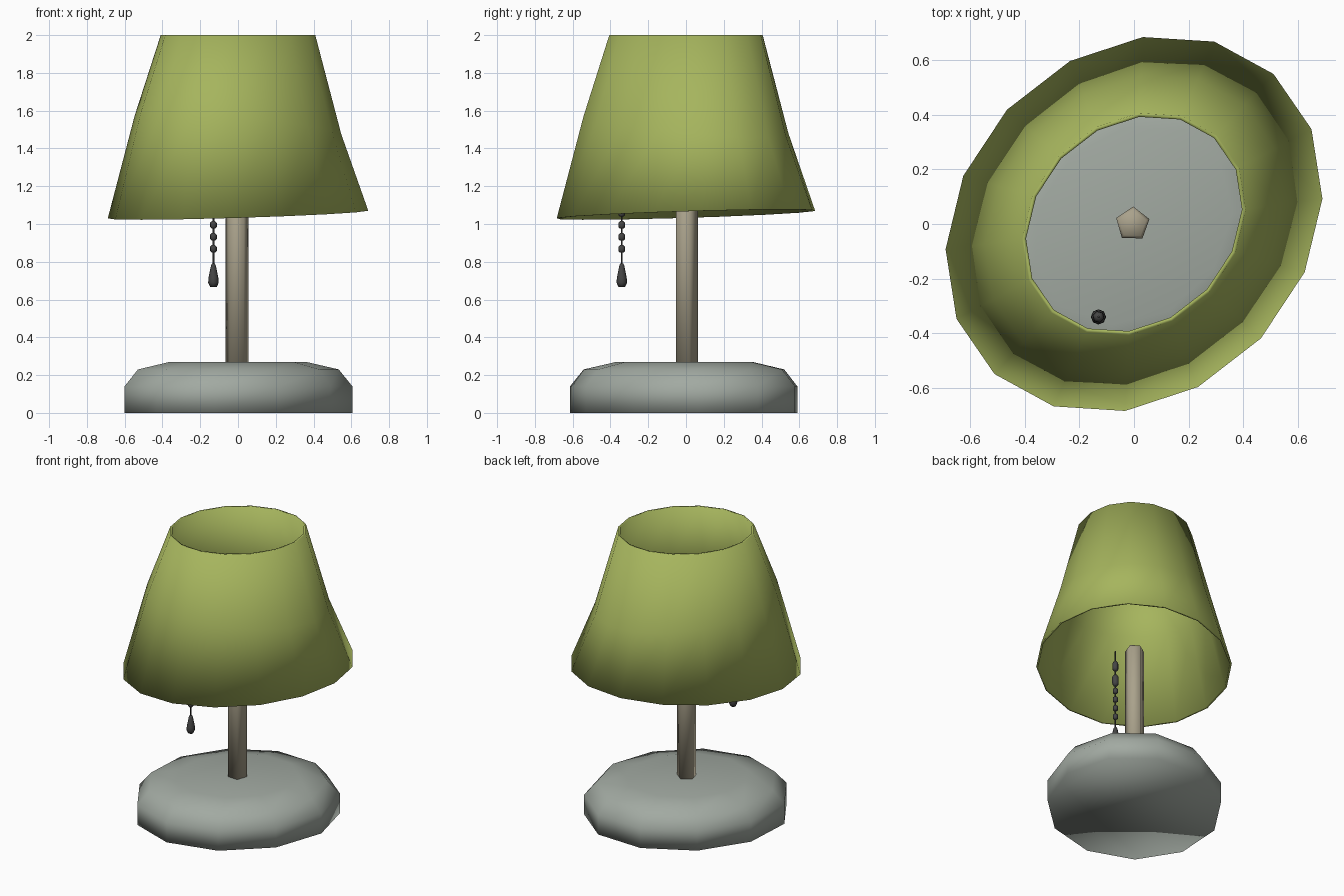
import bpy, bmesh
from math import sin, cos, pi, radians, sqrt

if "Cube" in bpy.data.objects:
    bpy.data.objects.remove(bpy.data.objects["Cube"])


def paint(ob, name, rgb):
    mat = bpy.data.materials.get(name) or bpy.data.materials.new(name)
    mat.diffuse_color = (*rgb, 1)
    mat.use_nodes = True
    mat.node_tree.nodes["Principled BSDF"].inputs["Base Color"].default_value = mat.diffuse_color
    ob.data.materials.append(mat)


def loft(name, sides, rings, phase, center=(0, 0), caps=True, closed=False):
    """Stack of ellipses stretched along the x=y diagonal.
    Each ring is (z, long radius, short radius, tilt along the diagonal)."""
    bm = bmesh.new()
    loops = []
    for z, a, b, tilt in rings:
        loop = []
        for i in range(sides):
            t = radians(phase) + 2 * pi * i / sides
            u, v = a * cos(t), b * sin(t)
            x, y = (u - v) / sqrt(2), (u + v) / sqrt(2)
            loop.append(bm.verts.new((center[0] + x, center[1] + y, z + tilt * (x + y))))
        loops.append(loop)
    pairs = list(zip(loops, loops[1:]))
    if closed:
        pairs.append((loops[-1], loops[0]))
    for low, high in pairs:
        for i in range(sides):
            j = (i + 1) % sides
            bm.faces.new((low[i], low[j], high[j], high[i]))
    if caps:
        bm.faces.new(loops[0][::-1])
        bm.faces.new(loops[-1])
    bmesh.ops.recalc_face_normals(bm, faces=bm.faces)
    for f in bm.faces:
        f.smooth = True
    me = bpy.data.meshes.new(name)
    bm.to_mesh(me)
    bm.free()
    ob = bpy.data.objects.new(name, me)
    bpy.context.collection.objects.link(ob)
    return ob


# Heavy rounded base
base = loft("base", 11, [(0, .66, .56, 0), (.14, .66, .56, 0),
                         (.23, .58, .495, 0), (.27, .395, .335, 0)], -109, (-.005, -.003))
paint(base, "base_grey", (.36, .40, .36))

# Five-sided pole
pole = loft("pole", 5, [(.2, .064, .064, 0), (1.16, .064, .064, 0), (1.175, .052, .052, 0)],
            43, (-.005, 0))
paint(pole, "pole_tan", (.40, .36, .26))

# Thin hollow shade: outer wall up, inner wall down
w = .014
shade = loft("shade", 16, [(1.05, .75, .625, .026), (1.525, .595, .495, -.08), (2, .444, .372, 0),
                           (2, .444 - w, .372 - w, 0), (1.525, .595 - w, .495 - w, -.08),
                           (1.05, .75 - w, .625 - w, .026)], 2.5, caps=False, closed=True)
paint(shade, "shade_green", (.38, .46, .11))

# Pull chain: cord, beads, large fittings and the weighted pull
CX, CY = -.13, -.34
dark = (.06, .06, .06)
cord = loft("chain_cord", 5, [(.78, .005, .005, 0), (1.35, .005, .005, 0)], 0, (CX, CY))
paint(cord, "chain_dark", dark)


def bead(name, z, r, h):
    prof = [(z + h * sin(a), r * cos(a), r * cos(a), 0) for a in map(radians, (-65, -30, 30, 65))]
    paint(loft(name, 6, prof, 0, (CX, CY)), "chain_dark", dark)


for k in range(4):
    bead(f"chain_bead_{k + 1}", .868 + .0635 * k, .021, .022)
bead("chain_connector_lower", 1.135, .026, .045)
bead("chain_connector_upper", 1.24, .024, .038)
pull = loft("chain_pull", 8, [(.667, .018, .018, 0), (.69, .028, .028, 0), (.715, .026, .026, 0),
                              (.78, .013, .013, 0), (.79, .008, .008, 0)], 0, (CX, CY))
paint(pull, "chain_dark", dark)
